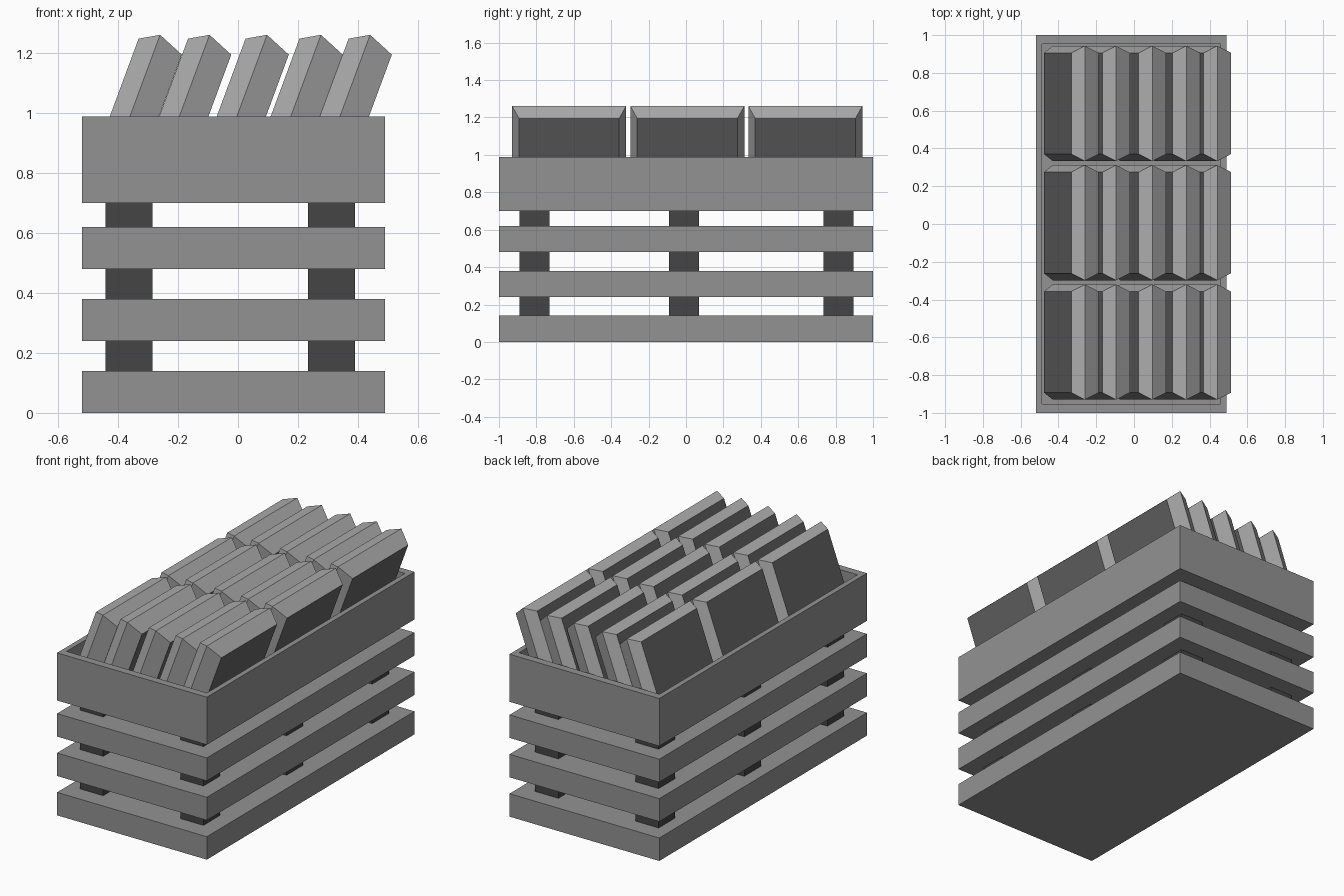
import bpy, bmesh, math
from mathutils import Vector

if "Cube" in bpy.data.objects:
    bpy.data.objects.remove(bpy.data.objects["Cube"])


def material(name, v):
    m = bpy.data.materials.new(name)
    m.diffuse_color = (v, v, v, 1)
    m.use_nodes = True
    m.node_tree.nodes["Principled BSDF"].inputs["Base Color"].default_value = m.diffuse_color
    return m


CRATE = material("crate_grey", 0.29)
POST = material("post_dark_grey", 0.06)
RIM = material("packet_rim_light_grey", 0.41)
PANEL = material("packet_panel_dark_grey", 0.13)


def finish(bm, name, mats):
    bmesh.ops.recalc_face_normals(bm, faces=bm.faces)
    me = bpy.data.meshes.new(name)
    bm.to_mesh(me)
    bm.free()
    for m in mats:
        me.materials.append(m)
    ob = bpy.data.objects.new(name, me)
    bpy.context.collection.objects.link(ob)
    return ob


def box_bm(lo, hi):
    bm = bmesh.new()
    bmesh.ops.create_cube(bm, size=1)
    for v in bm.verts:
        v.co = Vector([lo[i] + (v.co[i] + 0.5) * (hi[i] - lo[i]) for i in range(3)])
    return bm


X0, X1 = -0.52, 0.49

# stacked solid slabs
for i, (z0, z1) in enumerate([(0, 0.14), (0.24, 0.38), (0.48, 0.62)]):
    finish(box_bm((X0, -1, z0), (X1, 1, z1)), f"slab_{i + 1}", [CRATE])

# top tray: a slab with its upper face inset and sunk
bm = box_bm((X0, -1, 0.70), (X1, 1, 0.99))
bm.normal_update()
top = max(bm.faces, key=lambda f: f.normal.z)
bmesh.ops.inset_region(bm, faces=[top], thickness=0.045)
for v in top.verts:
    v.co.y *= 0.94 / 0.955
floor = bmesh.ops.extrude_discrete_faces(bm, faces=[top])["faces"][0]
for v in floor.verts:
    v.co.z = 0.76
finish(bm, "top_tray", [CRATE])

# posts in each gap between slabs
for z0, z1 in [(0.14, 0.24), (0.38, 0.48), (0.62, 0.70)]:
    for x0 in (-0.442, 0.234):
        for y0 in (-0.89, -0.09, 0.735):
            finish(box_bm((x0, y0, z0), (x0 + 0.156, y0 + 0.16, z1)), "post", [POST])

# leaning packets: wide middle rim tapering to a smaller panel on each side
LEAN = math.radians(20.3)
UP = Vector((math.sin(LEAN), 0, math.cos(LEAN)))
ACROSS = Vector((math.cos(LEAN), 0, -math.sin(LEAN)))


def packet(x, y, height=0.49):
    bm = bmesh.new()
    rings = []
    for n, inset in [(-0.063, 0.037), (0, 0), (0.091, 0.037)]:
        o = Vector((x, y, 1.262)) + ACROSS * n
        hw = 0.305 - inset
        rings.append([bm.verts.new(o + UP * u + Vector((0, s * hw, 0)))
                      for s, u in [(-1, -height + inset), (1, -height + inset),
                                   (1, -inset), (-1, -inset)]])
    for a, b in zip(rings, rings[1:]):
        for i in range(4):
            j = (i + 1) % 4
            bm.faces.new((a[i], a[j], b[j], b[i]))
    for ring in (rings[0], rings[2]):
        bm.faces.new(ring).material_index = 1
    finish(bm, "packet", [RIM, PANEL])


for x in (-0.26, -0.095, 0.097, 0.277, 0.441):
    for y in (-0.625, 0.007, 0.638):
        packet(x, y)
